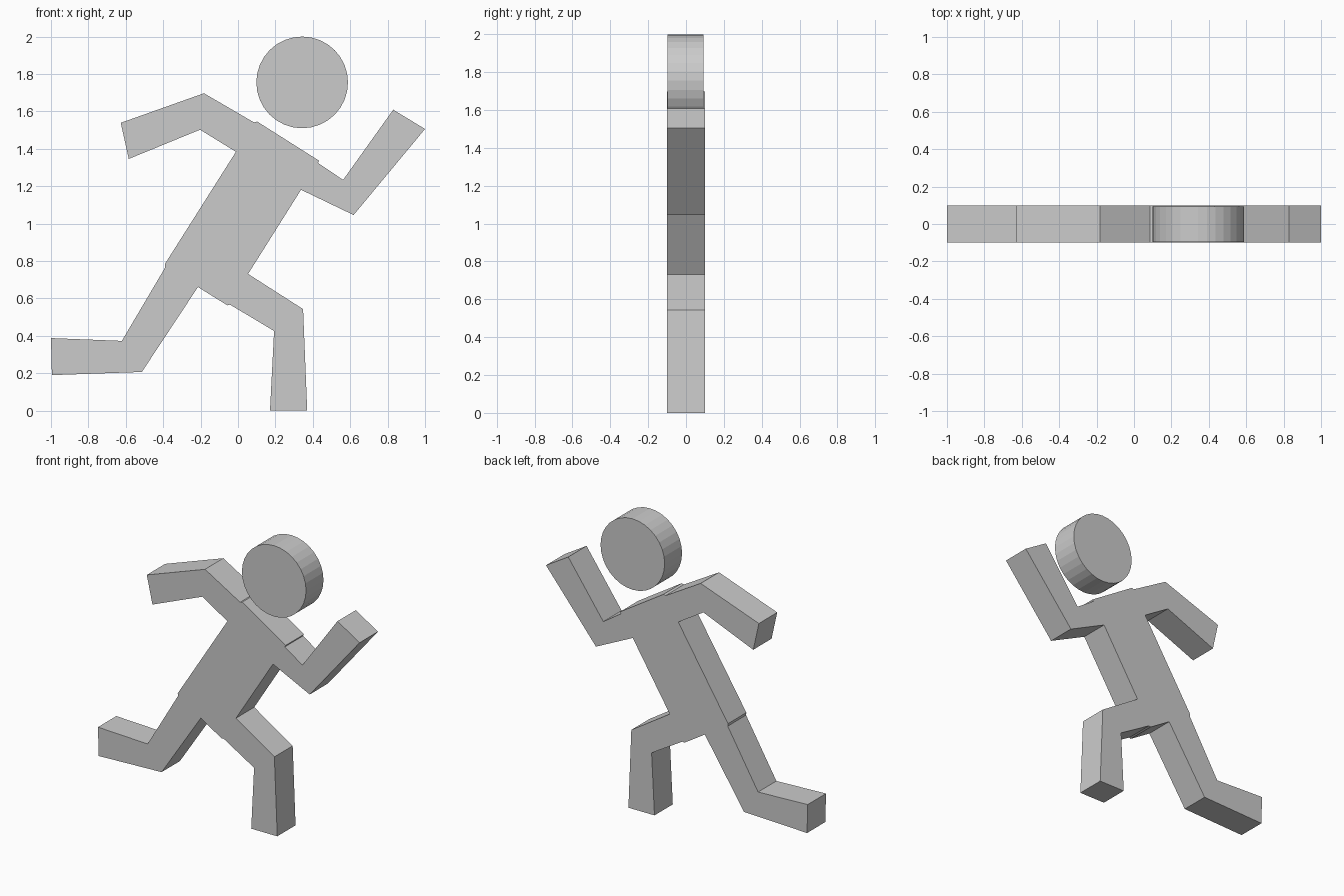
import bpy, bmesh
from math import cos, sin, pi

if "Cube" in bpy.data.objects:
    bpy.data.objects.remove(bpy.data.objects["Cube"])


def extrude_profile(name, points, y_front, y_back):
    """Solid slab from an x/z outline, running from y_front to y_back."""
    bm = bmesh.new()
    face = bm.faces.new([bm.verts.new((x, y_front, z)) for x, z in points])
    ext = bmesh.ops.extrude_face_region(bm, geom=[face], use_keep_orig=True)
    back = [v for v in ext["geom"] if isinstance(v, bmesh.types.BMVert)]
    bmesh.ops.translate(bm, verts=back, vec=(0, y_back - y_front, 0))
    bmesh.ops.recalc_face_normals(bm, faces=bm.faces)
    mesh = bpy.data.meshes.new(name)
    bm.to_mesh(mesh)
    bm.free()
    obj = bpy.data.objects.new(name, mesh)
    bpy.context.collection.objects.link(obj)
    return obj


# Outline pieces of the running figure, clockwise seen from the front
rear_arm = [(-0.203, 1.502), (-0.584, 1.346), (-0.627, 1.539), (-0.182, 1.697)]
shoulders = [(0.086, 1.541), (0.102, 1.546), (0.434, 1.336), (0.428, 1.324)]
front_arm = [(0.562, 1.234), (0.83, 1.609), (1.0, 1.506), (0.618, 1.046), (0.337, 1.181)]
front_leg = [(0.054, 0.731), (0.348, 0.543), (0.37, 0), (0.171, 0), (0.193, 0.426)]
hips = [(-0.043, 0.567), (-0.057, 0.563), (-0.214, 0.661)]
rear_leg = [(-0.514, 0.207), (-0.995, 0.19), (-1.0, 0.388), (-0.621, 0.373)]
back_side = [(-0.389, 0.766), (-0.391, 0.784), (-0.011, 1.384)]

# Body: one continuous slab with limbs
extrude_profile("running_body",
                rear_arm + shoulders + front_arm + front_leg + hips + rear_leg + back_side,
                -0.1, 0.1)

# Head: faceted disc floating above the shoulders
SIDES, RADIUS = 32, 0.245
ring = [(0.343 + RADIUS * cos(2 * pi * i / SIDES),
         1.755 + RADIUS * sin(2 * pi * i / SIDES)) for i in range(SIDES)]
extrude_profile("head", ring, -0.097, 0.093)
